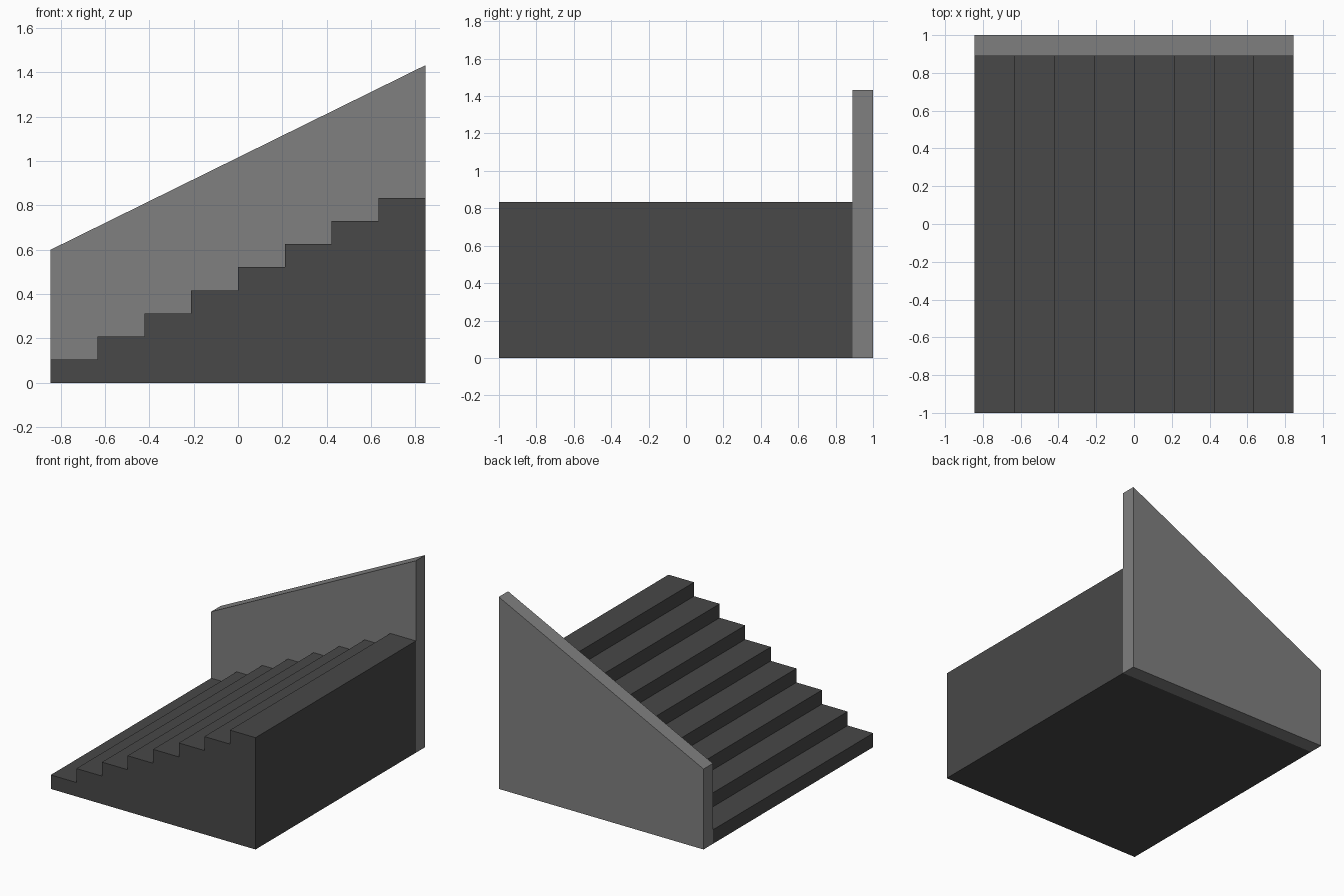
import bpy, bmesh

if "Cube" in bpy.data.objects:
    bpy.data.objects.remove(bpy.data.objects["Cube"])

HALF_X = 0.845      # half the length of the flight
STEPS = 8
TOP = 0.834         # height of the top step
WALL_Y = 0.89       # where steps meet the side wall


def prism(name, profile, y0, y1, grey):
    """Extrude an x-z profile along y into a closed solid."""
    bm = bmesh.new()
    face = bm.faces.new([bm.verts.new((x, y0, z)) for x, z in profile])
    ext = bmesh.ops.extrude_face_region(bm, geom=[face], use_keep_orig=True)
    verts = [v for v in ext["geom"] if isinstance(v, bmesh.types.BMVert)]
    bmesh.ops.translate(bm, verts=verts, vec=(0, y1 - y0, 0))
    bmesh.ops.recalc_face_normals(bm, faces=bm.faces)
    mesh = bpy.data.meshes.new(name)
    bm.to_mesh(mesh)
    bm.free()
    mat = bpy.data.materials.new(name + "_grey")
    mat.diffuse_color = (grey, grey, grey, 1)
    mat.use_nodes = True
    mat.node_tree.nodes["Principled BSDF"].inputs["Base Color"].default_value = mat.diffuse_color
    mesh.materials.append(mat)
    obj = bpy.data.objects.new(name, mesh)
    bpy.context.collection.objects.link(obj)
    return obj


# Solid flight of steps rising towards +x
run, rise = 2 * HALF_X / STEPS, TOP / STEPS
profile = [(HALF_X, 0), (-HALF_X, 0)]
for i in range(STEPS):
    x, z = -HALF_X + i * run, (i + 1) * rise
    profile += [(x, z), (x + run, z)]
prism("steps", profile, -1, WALL_Y, 0.065)

# Sloping side wall along the back
prism("side_wall",
      [(-HALF_X, 0), (HALF_X, 0), (HALF_X, 1.432), (-HALF_X, 0.6)],
      WALL_Y, 1, 0.216)
